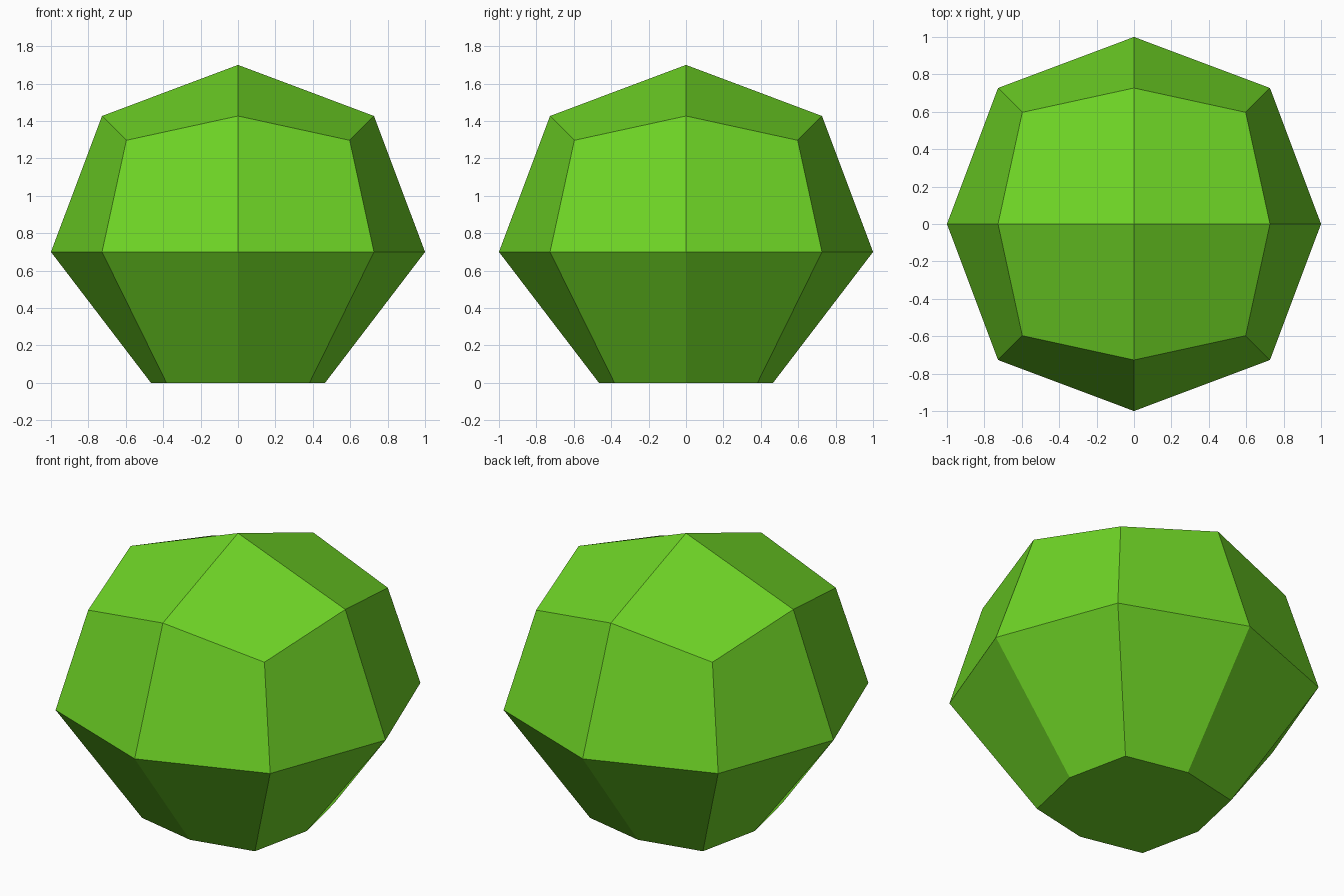
import bpy, bmesh

if "Cube" in bpy.data.objects:
    bpy.data.objects.remove(bpy.data.objects["Cube"])

green = bpy.data.materials.new("bright green")
green.diffuse_color = (0.156, 0.658, 0.019, 1)
green.use_nodes = True
green.node_tree.nodes["Principled BSDF"].inputs["Base Color"].default_value = green.diffuse_color

# Cube divided once, giving 24 quads, then rounded towards a ball
bm = bmesh.new()
bmesh.ops.create_cube(bm, size=2)
bmesh.ops.subdivide_edges(bm, edges=bm.edges[:], cuts=1, use_grid_fill=True)

RADIUS = {1: 1.0, 2: 0.727, 3: 0.597}   # face centre, edge middle, corner
kind = {v: sum(abs(c) > 0.5 for c in v.co) for v in bm.verts}
for v in bm.verts:
    low = v.co.z < -0.5
    v.co *= RADIUS[kind[v]]
    if low:                             # flat, narrowed foot
        v.co.x *= 0.64
        v.co.y *= 0.64
        v.co.z = -0.7
    v.co.z += 0.7

# Start each quad at the corner that makes its fold bulge outwards
for f in bm.faces[:]:
    verts = list(f.verts)
    zs = [v.co.z for v in verts]
    lower_side = min(zs) < 0.1 and max(zs) > 0.1
    start = next(i for i, v in enumerate(verts) if kind[v] == (1 if lower_side else 2))
    bm.faces.remove(f)
    bm.faces.new(verts[start:] + verts[:start])
bmesh.ops.recalc_face_normals(bm, faces=bm.faces[:])

mesh = bpy.data.meshes.new("faceted_ball")
bm.to_mesh(mesh)
bm.free()
mesh.materials.append(green)
obj = bpy.data.objects.new("faceted_ball", mesh)
bpy.context.collection.objects.link(obj)
